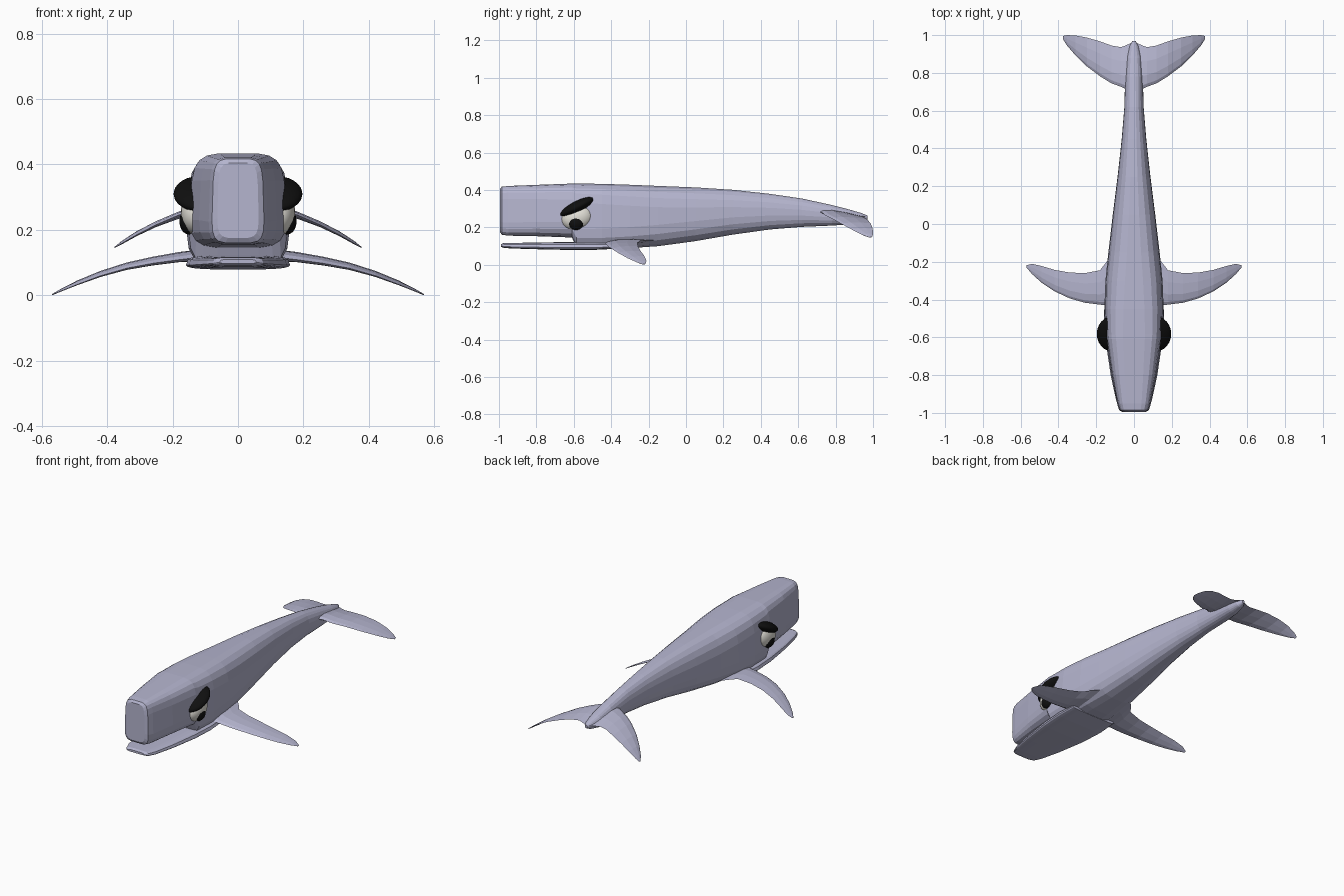
import bpy, bmesh, math
from mathutils import Matrix, Vector


def material(name, rgb):
    m = bpy.data.materials.new(name)
    m.diffuse_color = (*rgb, 1)
    return m


SKIN = material("lavender grey skin", (0.46, 0.46, 0.62))
BLACK = material("black", (0.005, 0.005, 0.005))
WHITE = material("eye off white", (0.78, 0.76, 0.70))


def finish(bm, name, mat, mirror=False, smooth=None):
    bmesh.ops.recalc_face_normals(bm, faces=bm.faces)
    me = bpy.data.meshes.new(name)
    bm.to_mesh(me)
    bm.free()
    me.materials.append(mat)
    ob = bpy.data.objects.new(name, me)
    bpy.context.collection.objects.link(ob)
    if mirror:
        ob.modifiers.new("mirror", 'MIRROR').use_mirror_merge = False
    if smooth:
        bpy.context.view_layer.objects.active = ob
        ob.select_set(True)
        bpy.ops.object.shade_smooth_by_angle(angle=math.radians(smooth))
        ob.select_set(False)
    return ob


def loft(name, rings, mat, mirror=False, smooth=None):
    bm = bmesh.new()
    vs = [[bm.verts.new(p) for p in r] for r in rings]
    n = len(rings[0])
    for a, b in zip(vs, vs[1:]):
        for i in range(n):
            j = (i + 1) % n
            bm.faces.new((a[i], a[j], b[j], b[i]))
    bm.faces.new(vs[0])
    bm.faces.new(vs[-1])
    return finish(bm, name, mat, mirror, smooth)


def hull_ring(y, w, lo, hi, e, taper=0.05, n=20):
    """Rounded-box cross-section, a little wider at the bottom."""
    pts = []
    for k in range(n):
        a = 2 * math.pi * (k + 0.5) / n
        c, s = math.cos(a), math.sin(a)
        u = math.copysign(abs(c) ** (2 / e), c)
        v = math.copysign(abs(s) ** (2 / e), s)
        pts.append((w * u * (1 - taper * v), y, (lo + hi) / 2 + v * (hi - lo) / 2))
    return pts


# Head and body: y, half width, bottom, top, squareness
BODY = [
    (-0.995, 0.062, 0.175, 0.405, 5), (-0.985, 0.078, 0.160, 0.418, 5),
    (-0.95, 0.088, 0.155, 0.422, 5), (-0.80, 0.117, 0.152, 0.428, 4.5),
    (-0.61, 0.145, 0.145, 0.435, 4.2), (-0.585, 0.148, 0.090, 0.435, 4.2),
    (-0.45, 0.155, 0.084, 0.434, 3.8), (-0.30, 0.150, 0.088, 0.429, 3.4),
    (-0.15, 0.135, 0.098, 0.423, 3.0), (0.05, 0.112, 0.125, 0.415, 2.7),
    (0.25, 0.087, 0.160, 0.402, 2.5), (0.45, 0.065, 0.188, 0.380, 2.4),
    (0.62, 0.051, 0.202, 0.355, 2.3), (0.78, 0.047, 0.209, 0.320, 2.3),
    (0.88, 0.040, 0.216, 0.294, 2.2), (0.94, 0.026, 0.228, 0.276, 2),
    (0.97, 0.008, 0.243, 0.264, 2)]
loft("body", [hull_ring(*s) for s in BODY], SKIN)

# Lower jaw, under the open mouth
JAW = [
    (-0.99, 0.055, 0.097, 0.110, 4), (-0.975, 0.076, 0.090, 0.116, 4),
    (-0.93, 0.094, 0.087, 0.117, 4), (-0.80, 0.122, 0.083, 0.119, 4),
    (-0.62, 0.148, 0.079, 0.122, 4), (-0.48, 0.157, 0.080, 0.122, 4),
    (-0.36, 0.150, 0.086, 0.120, 4)]
loft("lower_jaw", [hull_ring(*s) for s in JAW], SKIN)


def fin_ring(x, y0, y1, z0, z1, t):
    """Lens section from leading edge (y0, z0) to trailing edge (y1, z1)."""
    top = [(0, 0.0), (0.08, 0.6), (0.3, 1.0), (0.65, 0.7), (1, 0.0)]
    prof = top + [(f, -h) for f, h in reversed(top[1:-1])]
    return [(x, y0 + (y1 - y0) * f, z0 + (z1 - z0) * f + h * t) for f, h in prof]


# Side flippers: x, leading y, trailing y, leading z, trailing z, half thickness
FLIPPER = [
    (0.10, -0.45, -0.15, 0.115, 0.130, 0.016), (0.145, -0.43, -0.20, 0.113, 0.132, 0.016),
    (0.18, -0.427, -0.245, 0.109, 0.130, 0.014), (0.26, -0.417, -0.260, 0.098, 0.116, 0.012),
    (0.34, -0.394, -0.257, 0.083, 0.099, 0.010), (0.42, -0.357, -0.243, 0.060, 0.074, 0.008),
    (0.49, -0.310, -0.222, 0.034, 0.046, 0.006), (0.54, -0.265, -0.211, 0.014, 0.020, 0.004),
    (0.568, -0.232, -0.218, 0.002, 0.003, 0.002)]
loft("flippers", [fin_ring(*s) for s in FLIPPER], SKIN, True)

# Tail flukes
FLUKE = [
    (0.0, 0.68, 0.965, 0.285, 0.256, 0.016), (0.045, 0.715, 0.945, 0.283, 0.258, 0.016),
    (0.07, 0.727, 0.936, 0.279, 0.259, 0.015), (0.12, 0.745, 0.945, 0.264, 0.256, 0.013),
    (0.18, 0.782, 0.967, 0.246, 0.244, 0.011), (0.25, 0.835, 0.987, 0.216, 0.222, 0.009),
    (0.31, 0.893, 0.998, 0.185, 0.194, 0.007), (0.355, 0.945, 1.0, 0.159, 0.165, 0.005),
    (0.377, 0.980, 0.995, 0.146, 0.148, 0.002)]
loft("tail_flukes", [fin_ring(*s) for s in FLUKE], SKIN, True)


def blob(name, centre, radii, tilt, mat):
    """Mirrored pair of tilted ellipsoids on the sides of the head."""
    bm = bmesh.new()
    m = (Matrix.Translation(Vector(centre)) @ Matrix.Rotation(math.radians(tilt), 4, 'X')
         @ Matrix.Diagonal((*radii, 1)))
    bmesh.ops.create_uvsphere(bm, u_segments=24, v_segments=14, radius=1, matrix=m)
    finish(bm, name, mat, True, 40)


# Eyes, pupils and the heavy brows above them
blob("eyeballs", (0.125, -0.583, 0.252), (0.050, 0.086, 0.068), 15, WHITE)
blob("pupils", (0.150, -0.588, 0.226), (0.029, 0.042, 0.040), 0, BLACK)
blob("brows", (0.118, -0.582, 0.310), (0.079, 0.102, 0.032), 27, BLACK)
